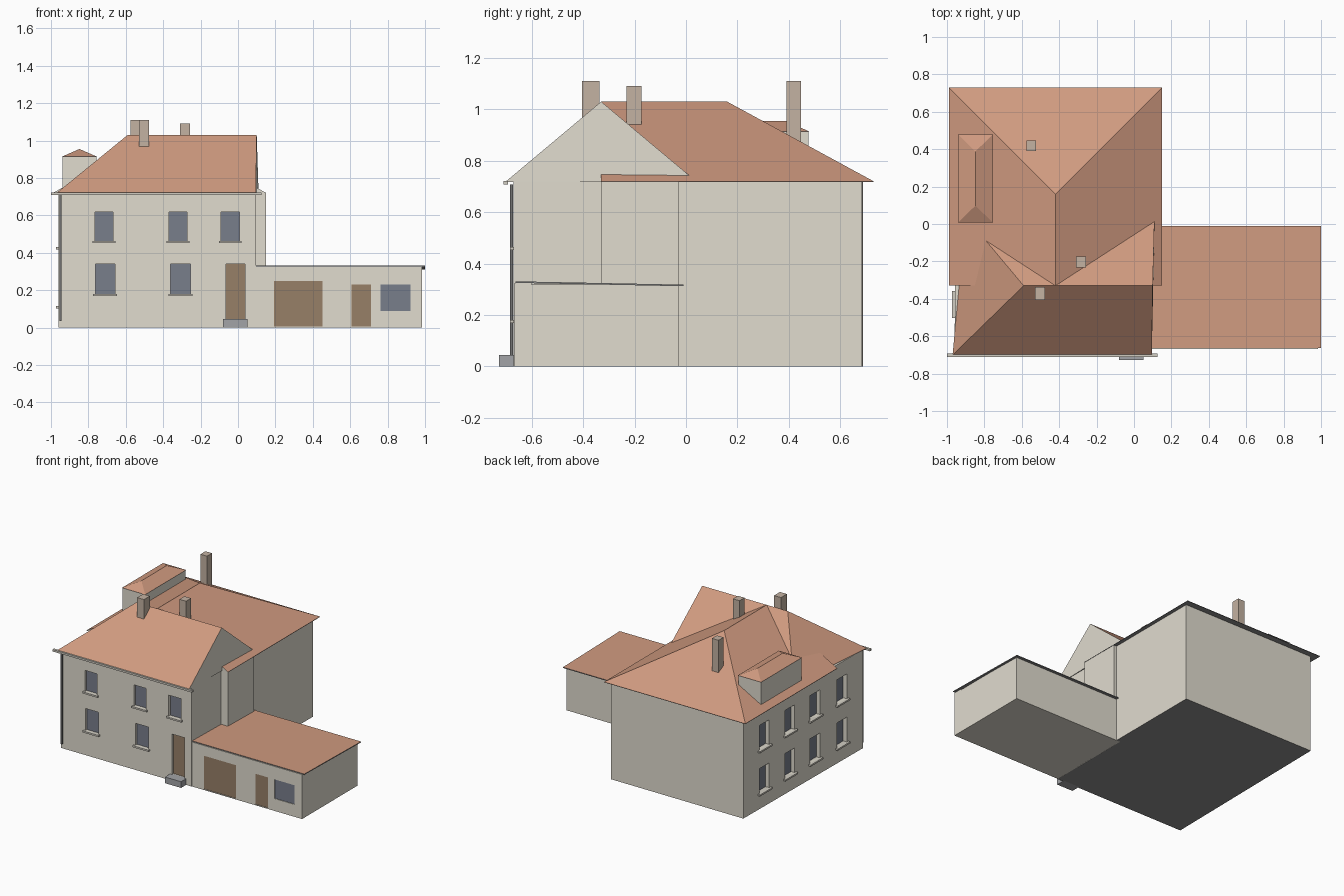
import bpy, bmesh
from mathutils import Vector

if "Cube" in bpy.data.objects:
    bpy.data.objects.remove(bpy.data.objects["Cube"])


def material(name, rgb):
    m = bpy.data.materials.new(name)
    m.diffuse_color = (*rgb, 1)
    m.use_nodes = True
    m.node_tree.nodes["Principled BSDF"].inputs["Base Color"].default_value = m.diffuse_color
    return m


WALL = material("cream_render", (.75, .715, .625))
TILE = material("terracotta_tile", (.63, .325, .215))
DARK = material("dark_grey", (.27, .27, .27))
GLASS = material("blue_grey_glass", (.19, .21, .26))
WOOD = material("brown_wood", (.31, .215, .137))
BRICK = material("chimney_brick", (.55, .445, .36))
STEP = material("grey_step", (.365, .37, .385))
STONE = material("pale_stone", (.64, .61, .54))
PIPE = material("pipe_grey", (.17, .17, .17))


def build(name, verts, faces, mats, rule=None):
    """Mesh object with outward normals; rule(normal) gives the material slot."""
    me = bpy.data.meshes.new(name)
    me.from_pydata(verts, [], faces)
    bm = bmesh.new()
    bm.from_mesh(me)
    bmesh.ops.recalc_face_normals(bm, faces=bm.faces)
    if rule:
        bm.normal_update()
        for f in bm.faces:
            f.material_index = rule(f.normal)
    bm.to_mesh(me)
    bm.free()
    for m in mats:
        me.materials.append(m)
    ob = bpy.data.objects.new(name, me)
    bpy.context.collection.objects.link(ob)
    return ob


def prism(name, outline, z0, z1, mats, rule=None):
    n = len(outline)
    verts = [(x, y, z) for z in (z0, z1) for x, y in outline]
    faces = [tuple(range(n)), tuple(range(n, 2 * n))]
    faces += [(i, (i + 1) % n, (i + 1) % n + n, i + n) for i in range(n)]
    return build(name, verts, faces, mats, rule)


def box(name, x0, x1, y0, y1, z0, z1, mat):
    return prism(name, [(x0, y0), (x1, y0), (x1, y1), (x0, y1)], z0, z1, [mat])


def roof(name, base, z, ridge_a, ridge_b, rise, end=None, thick=.003):
    """Roof solid over four eave corners. The ridge runs along x or y from a to b;
    end is the direction of an upright gable, if any."""
    verts = [(x, y, z - thick) for x, y in base] + [(x, y, z) for x, y in base]
    verts += [(*ridge_a, z + rise), (*ridge_b, z + rise)]
    faces = [(0, 1, 2, 3)] + [(i, (i + 1) % 4, (i + 1) % 4 + 4, i + 4) for i in range(4)]
    if ridge_a[1] == ridge_b[1]:
        faces += [(4, 5, 9, 8), (6, 7, 8, 9), (7, 4, 8), (5, 6, 9)]
    else:
        faces += [(5, 6, 9, 8), (7, 4, 8, 9), (4, 5, 8), (6, 7, 9)]

    def rule(n):
        if end and n.dot(Vector(end)) > .95:
            return 2
        return 0 if n.z > .1 else 1
    return build(name, verts, faces, [TILE, DARK, WALL], rule)


def rect(x0, x1, y0, y1):
    return [(x0, y0), (x1, y0), (x1, y1), (x0, y1)]


def cut(target, boxes):
    """Sink recesses into a wall and bake the result."""
    cutters = []
    for b in boxes:
        c = box("recess_cutter", *b, WALL)
        c.hide_render = True
        mod = target.modifiers.new("recess", 'BOOLEAN')
        mod.operation, mod.solver, mod.object = 'DIFFERENCE', 'EXACT', c
        cutters.append(c)
    dg = bpy.context.evaluated_depsgraph_get()
    me = bpy.data.meshes.new_from_object(target.evaluated_get(dg))
    target.modifiers.clear()
    target.data = me
    for c in cutters:
        bpy.data.objects.remove(c)


def left_wall(y):
    """x of the slightly skewed left wall."""
    return -.96 + (y + .67) / 1.36 * .016


# House body, upper side projection over the garage, and garage wing
house = prism("house_walls", [(-.96, -.67), (.095, -.67), (.095, -.03),
                              (.125, -.03), (.125, .685), (left_wall(.688), .688)],
              0, .719, [WALL, DARK], lambda n: 1 if n.z < -.5 else 0)
box("side_projection", .09, .149, -.33, -.03, .3, .719, WALL)
garage = box("garage_walls", .0955, .985, -.668, -.03, 0, .318, WALL)

# Openings: front (x0, x1, z0, z1), side (centre y, z0, z1)
front_windows = [(x, x + .098, .464, .617) for x in (-.765, -.37, -.09)]
front_windows += [(x, x + .105, .18, .34) for x in (-.763, -.36)]
front_door = (-.064, .037, .045, .34)
side_windows = [(y, z0, z1) for y in (.45, .16, -.125, -.43)
                for z0, z1 in ((.43, .61), (.115, .295))]
garage_openings = [("garage_door", .192, .453, .006, .25, WOOD),
                   ("garage_side_door", .608, .71, .006, .23, WOOD),
                   ("garage_window", .763, .923, .09, .23, GLASS)]

recesses = [(a, b, -.7, -.645, c, d) for a, b, c, d in front_windows + [front_door]]
recesses += [(-1, left_wall(y) + .035, y - .055, y + .055, a, b) for y, a, b in side_windows]
cut(house, recesses)
cut(garage, [(a, b, -.7, -.658, c, d) for _, a, b, c, d, _ in garage_openings])

# Glass, doors and sills
for a, b, c, d in front_windows:
    box("front_window_glass", a, b, -.652, -.644, c, d, GLASS)
    box("front_window_sill", a - .012, b + .012, -.685, -.65, c - .012, c, STONE)
for y, a, b in side_windows:
    x = left_wall(y)
    box("side_window_glass", x + .028, x + .036, y - .055, y + .055, a, b, GLASS)
    box("side_window_sill", x - .017, x + .03, y - .072, y + .072, a - .012, a, STONE)
a, b, c, d = front_door
box("front_door", a, b, -.652, -.644, c, d, WOOD)
box("front_step", -.08, .05, -.728, -.66, 0, .045, STEP)
for name, a, b, c, d, m in garage_openings:
    box(name, a, b, -.664, -.657, c, d, m)

# Roofs: front range with right gable, rear range running back to a hip
roof("front_roof", [(-.97, -.70), (.095, -.70), (.11, .04), (-.90, .04)],
     .72, (-.59, -.33), (.1, -.33), .31, (1, 0, 0))
roof("rear_roof", rect(-.99, .151, -.33, .73), .72, (-.42, -.33), (-.42, .16), .31, (0, -1, 0))

# Garage roof: thin slab falling slightly to the back
build("garage_roof",
      [(x, y, z + t) for t in (0, .006) for x, y, z in
       ((.095, -.664, .325), (1, -.664, .325), (1, -.01, .312), (.095, -.01, .312))],
      [(0, 1, 2, 3), (4, 5, 6, 7), (0, 1, 5, 4), (1, 2, 6, 5), (2, 3, 7, 6), (3, 0, 4, 7)],
      [TILE, DARK], lambda n: 0 if n.z > .5 else 1)
box("garage_wall_head", .0955, .985, -.668, -.6, .31, .3245, WALL)

# Dormer on the left slope
box("dormer_walls", -.938, -.757, .01, .476, .73, .913, WALL)
roof("dormer_roof", rect(-.941, -.754, .007, .479), .914, (-.848, .098), (-.848, .388), .041,
     thick=.002)

# Chimneys
for x0, x1, y0, y1, top in ((-.53, -.475, -.405, -.337, 1.11),
                            (-.576, -.523, .39, .447, 1.11),
                            (-.31, -.257, -.232, -.174, 1.09)):
    box("chimney", x0, x1, y0, y1, .84, top, BRICK)

# Front gutter and downpipe
box("front_gutter", -1, .125, -.71, -.692, .708, .722, STONE)
box("downpipe", -.954, -.943, -.684, -.672, .035, .708, PIPE)
